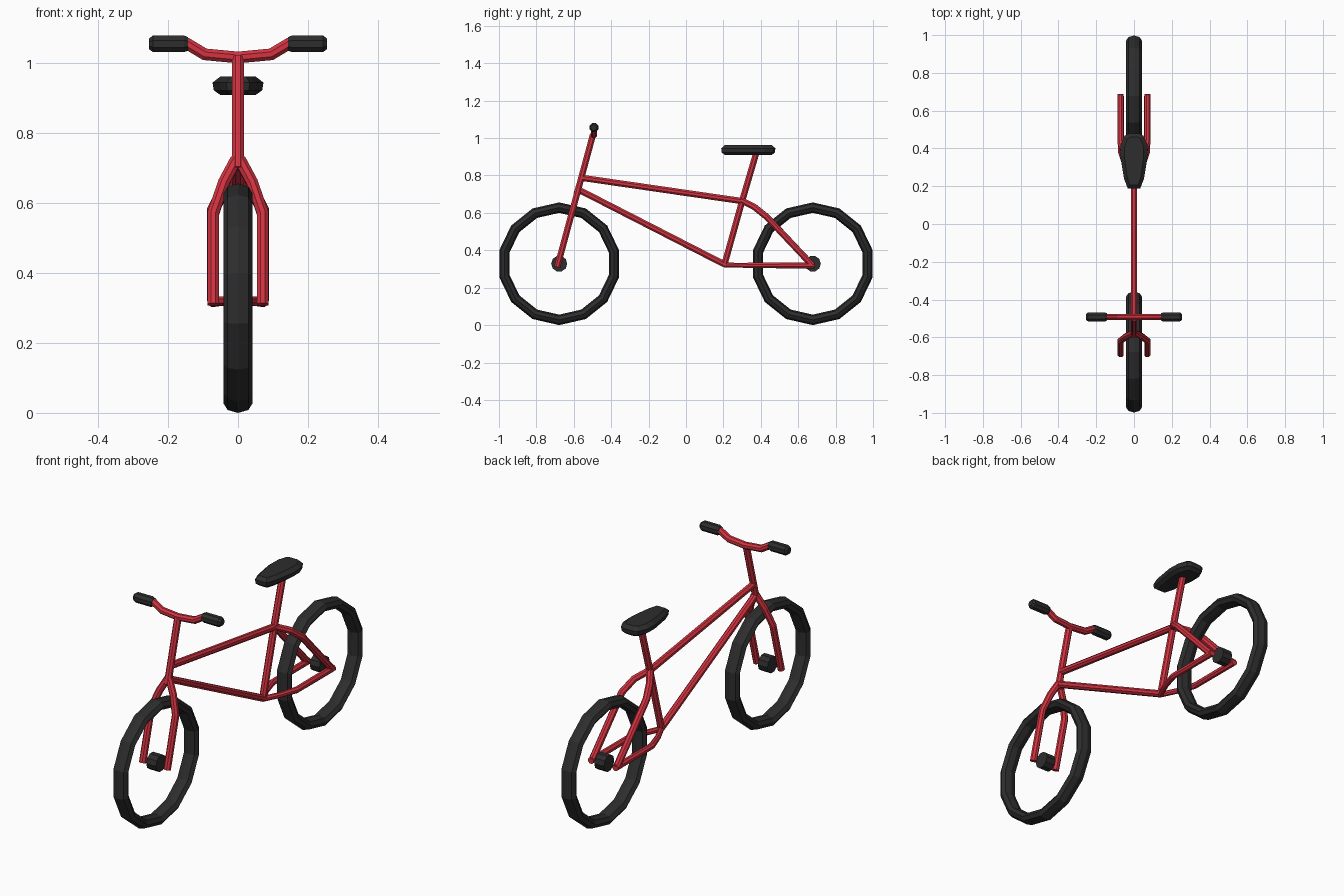
import bpy, bmesh, math
from mathutils import Vector

if "Cube" in bpy.data.objects:
    bpy.data.objects.remove(bpy.data.objects["Cube"])


def material(name, rgb):
    m = bpy.data.materials.new(name)
    m.diffuse_color = (*rgb, 1)
    m.use_nodes = True
    m.node_tree.nodes["Principled BSDF"].inputs["Base Color"].default_value = m.diffuse_color
    return m


RED = material("red_paint", (0.65, 0.033, 0.052))
DARK = material("dark_rubber", (0.026, 0.026, 0.026))


def loft(name, rings, mat):
    """Skin a list of equal-length rings of points and cap both ends."""
    bm = bmesh.new()
    rows = [[bm.verts.new(p) for p in r] for r in rings]
    n = len(rows[0])
    for a, b in zip(rows, rows[1:]):
        for i in range(n):
            j = (i + 1) % n
            bm.faces.new((a[i], a[j], b[j], b[i]))
    bm.faces.new(rows[0][::-1])
    bm.faces.new(rows[-1])
    bmesh.ops.recalc_face_normals(bm, faces=bm.faces)
    me = bpy.data.meshes.new(name)
    bm.to_mesh(me)
    bm.free()
    me.materials.append(mat)
    ob = bpy.data.objects.new(name, me)
    bpy.context.collection.objects.link(ob)
    return ob


def tube(name, path, radii=0.018, mat=RED, sides=8):
    """Sweep an octagon along a path with mitred corners."""
    pts = [Vector(p) for p in path]
    if not isinstance(radii, (list, tuple)):
        radii = [radii] * len(pts)
    dirs = [(b - a).normalized() for a, b in zip(pts, pts[1:])]
    d = dirs[0]
    ref = Vector((0, 1, 0)) if abs(d.x) > 0.8 else Vector((1, 0, 0))
    u = (ref - d * ref.dot(d)).normalized()
    v = d.cross(u)
    angles = [2 * math.pi * (i + 0.5) / sides for i in range(sides)]
    offs = [u * math.cos(a) + v * math.sin(a) for a in angles]
    rings = []
    for k, p in enumerate(pts):
        if k > 0:
            d = dirs[k - 1]
            m = d if k == len(dirs) else (d + dirs[k]).normalized()
            offs = [o - d * (o.dot(m) / d.dot(m)) for o in offs]
        rings.append([p + o * radii[k] for o in offs])
    return loft(name, rings, mat)


# Wheels: tyre and hub, front and rear
AXLE_Y, AXLE_Z = 0.678, 0.328
for label, s in (("front", -1), ("rear", 1)):
    loc = (0, s * AXLE_Y, AXLE_Z)
    bpy.ops.mesh.primitive_torus_add(major_segments=14, minor_segments=8, major_radius=0.3,
                                     minor_radius=0.028, location=loc,
                                     rotation=(0, math.pi / 2, 0))
    tyre = bpy.context.object
    tyre.name = label + "_tyre"
    tyre.scale = (1, 1, 1.5)
    tyre.data.materials.append(DARK)
    bpy.ops.mesh.primitive_cylinder_add(vertices=10, radius=0.043, depth=0.056, location=loc,
                                        rotation=(0, math.pi / 2, 0))
    hub = bpy.context.object
    hub.name = label + "_hub"
    hub.data.materials.append(DARK)


# Steering axis leans back; y along it as a function of height
def steer(x, z):
    return (x, -0.495 - 0.27 * (1.027 - z), z)


# Main frame tubes
tube("steering_column", [steer(0, 1.02), steer(0, 0.75), steer(0, 0.70)], [0.018, 0.018, 0.02])
tube("top_tube", [(0, -0.555, 0.787), (0, 0.30, 0.663)])
tube("down_tube", [(0, -0.57, 0.722), (0, 0.205, 0.325)])
tube("seat_tube", [(0, 0.204, 0.318), (0, 0.30, 0.663), (0, 0.377, 0.925)])

# Fork blades and rear stays on both sides
for label, s in (("left", 1), ("right", -1)):
    tube(label + "_fork_blade", [steer(s * x, z) for x, z in
                                 ((0.005, 0.725), (0.04, 0.66), (0.071, 0.57), (0.071, 0.31))])
    tube(label + "_chain_stay", [(0, 0.205, 0.321), (s * 0.04, 0.29, 0.32),
                                 (s * 0.071, 0.385, 0.319), (s * 0.071, 0.688, 0.319)],
         [0.014, 0.014, 0.016, 0.017])
    tube(label + "_seat_stay", [(0, 0.30, 0.665), (s * 0.045, 0.365, 0.632),
                                (s * 0.071, 0.43, 0.58), (s * 0.071, 0.677, 0.318)])

# Handlebar and grips
BAR_Y = -0.492
half = [(0.095, 1.026), (0.145, 1.056), (0.2, 1.056)]
tube("handlebar", [(-x, BAR_Y, z) for x, z in half[::-1]] + [(0, BAR_Y, 1.017)]
     + [(x, BAR_Y, z) for x, z in half])
for label, s in (("left", 1), ("right", -1)):
    tube(label + "_grip", [(s * x, BAR_Y, 1.056) for x in (0.143, 0.155, 0.243, 0.255)],
         [0.021, 0.026, 0.026, 0.016], DARK)

# Seat: tapered outline lofted with bevelled top and bottom
side = [(0.033, 0.188), (0.053, 0.24), (0.073, 0.36), (0.071, 0.42), (0.05, 0.468), (0.03, 0.478)]
outline = side + [(-x, y) for x, y in side[::-1]]
MID = 0.335
loft("seat", [[(x * k, MID + (y - MID) * q, z) for x, y in outline]
              for z, k, q in ((0.909, 0.68, 0.86), (0.923, 0.95, 0.98), (0.945, 1, 1),
                              (0.962, 0.7, 0.87))], DARK)
